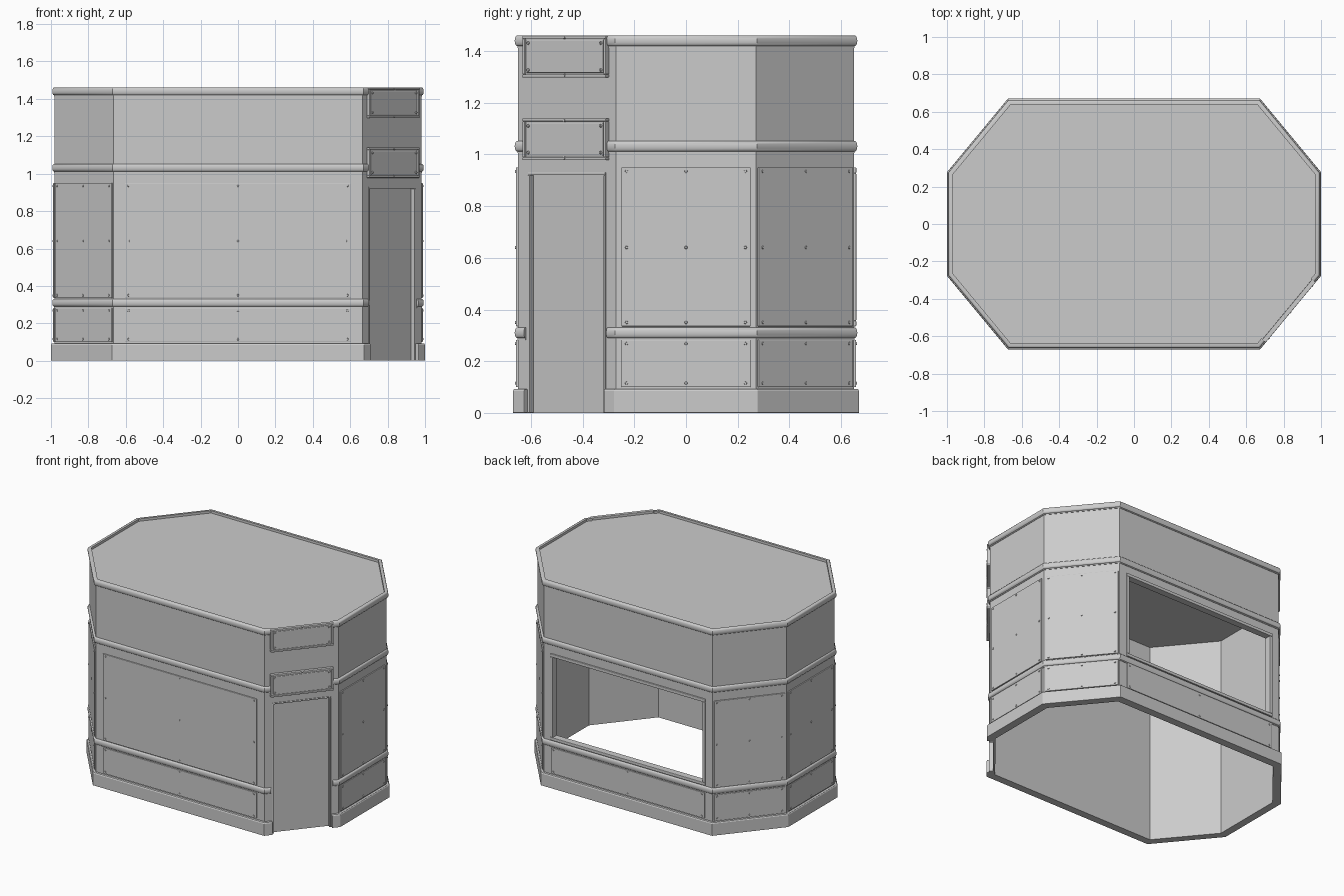
import bpy, bmesh, math
from mathutils import Vector, Matrix

if "Cube" in bpy.data.objects:
    bpy.data.objects.remove(bpy.data.objects["Cube"])

# Octagonal wall footprint, counter-clockwise; edge 7 (last to first) is the door face
OCT = [Vector(p) for p in [(.98, -.27), (.98, .27), (.665, .65), (-.665, .65),
                           (-.98, .27), (-.98, -.27), (-.665, -.65), (.665, -.65)]]
RIGHT, BACK, FRONT, DOOR = 0, 2, 6, 7


def edge(i):
    a, b = OCT[i], OCT[(i + 1) % 8]
    d = (b - a).normalized()
    return a, b, d, Vector((d.y, -d.x))


def miter(i):
    n1, n2 = edge(i - 1)[3], edge(i)[3]
    return (n1 + n2) / (1 + n1.dot(n2))


def face_frame(i):
    """Local x along the wall, y outward, z up, origin at the wall's foot."""
    a, b, d, n = edge(i)
    m = (a + b) / 2
    return Matrix(((d.x, n.x, 0, m.x), (d.y, n.y, 0, m.y), (0, 0, 1, 0), (0, 0, 0, 1)))


def finish(bm, name, bevel=0, smooth=False):
    bmesh.ops.recalc_face_normals(bm, faces=bm.faces)
    me = bpy.data.meshes.new(name)
    bm.to_mesh(me)
    bm.free()
    ob = bpy.data.objects.new(name, me)
    bpy.context.collection.objects.link(ob)
    if bevel:
        mod = ob.modifiers.new("bevel", 'BEVEL')
        mod.width, mod.segments, mod.limit_method = bevel, 2, 'ANGLE'
    if smooth:
        bpy.ops.object.select_all(action='DESELECT')
        ob.select_set(True)
        bpy.context.view_layer.objects.active = ob
        bpy.ops.object.shade_smooth_by_angle(angle=math.radians(35))
    return ob


def sweep(name, profile, stub=None, bevel=0, smooth=False):
    """Sweep an (offset, z) profile round the octagon; stub leaves a gap at the door."""
    path = [(OCT[i], miter(i)) for i in range(8)]
    if stub is not None:
        a, b, d, n = edge(DOOR)
        path = [(b - d * stub, n)] + path + [(a + d * stub, n)]
    bm = bmesh.new()
    rings = [[bm.verts.new((*(p + m * o), z)) for o, z in profile] for p, m in path]
    k = len(profile)
    pairs = list(zip(rings, rings[1:]))
    if stub is None:
        pairs.append((rings[-1], rings[0]))
    else:
        bm.faces.new(rings[0])
        bm.faces.new(rings[-1])
    for r, s in pairs:
        for j in range(k):
            bm.faces.new((r[j], r[(j + 1) % k], s[(j + 1) % k], s[j]))
    return finish(bm, name, bevel, smooth)


def boxes(name, face, specs, bevel=0):
    """Boxes given as x0, x1, depth0, depth1, z0, z1 in a wall's frame."""
    bm = bmesh.new()
    for x0, x1, d0, d1, z0, z1 in specs:
        m = Matrix.Translation(((x0 + x1) / 2, (d0 + d1) / 2, (z0 + z1) / 2)) \
            @ Matrix.Diagonal((x1 - x0, d1 - d0, z1 - z0, 1))
        bmesh.ops.create_cube(bm, size=1, matrix=face_frame(face) @ m)
    return finish(bm, name, bevel)


def screws(name, face, spots, depth):
    bm = bmesh.new()
    for x, z in spots:
        m = face_frame(face) @ Matrix.Translation((x, depth, z)) @ Matrix.Rotation(-math.pi / 2, 4, 'X')
        bmesh.ops.create_cone(bm, cap_ends=True, segments=10, radius1=.007, radius2=.005,
                              depth=.008, matrix=m)
    finish(bm, name, smooth=True)


def frame_specs(w, z0, z1, t, d0, d1):
    h = w / 2
    return [(-h, h, d0, d1, z0, z0 + t), (-h, h, d0, d1, z1 - t, z1),
            (-h, -h + t, d0, d1, z0 + t, z1 - t), (h - t, h, d0, d1, z0 + t, z1 - t)]


# Wall shell with door and window openings
wall = sweep("wall_shell", [(0, .0), (0, 1.44), (-.035, 1.44), (-.035, 0)])
for cutter in (boxes("door_cutter", DOOR, [(-.195, .195, -.2, .2, -.1, .93)]),
               boxes("window_cutter", BACK, [(-.6, .6, -.2, .2, .345, .94)])):
    mod = wall.modifiers.new(cutter.name, 'BOOLEAN')
    mod.operation, mod.object = 'DIFFERENCE', cutter
    bpy.ops.object.select_all(action='DESELECT')
    wall.select_set(True)
    bpy.context.view_layer.objects.active = wall
    bpy.ops.object.modifier_apply(modifier=mod.name)
    bpy.data.objects.remove(cutter)

# Roof slab, slightly below the top trim
bm = bmesh.new()
bot = bm.faces.new([bm.verts.new((*(OCT[i] - miter(i) * .004), 1.425)) for i in range(8)])
ext = bmesh.ops.extrude_face_region(bm, geom=[bot], use_keep_orig=True)
bmesh.ops.translate(bm, vec=(0, 0, .018), verts=[v for v in ext['geom'] if isinstance(v, bmesh.types.BMVert)])
finish(bm, "roof")

# Plinth and rounded trims, interrupted at the door face
sweep("plinth", [(-.01, 0), (.02, 0), (.02, .085), (.016, .092), (-.01, .092)], .047, .002)
arc = [(.004 + .009 * math.sin(math.pi * t / 8), -.02 * math.cos(math.pi * t / 8)) for t in range(9)]
for name, z in (("lower_trim", .31), ("middle_trim", 1.032), ("top_trim", 1.44)):
    prof = [(-.012, z + .02), (-.012, z - .027), (.003, z - .027), (.003, z - .02)]
    sweep(name, prof + [(o, z + h) for o, h in arc], .04, smooth=True)

# Screwed wall panels on every face except the door; the back has a window above
for i in range(7):
    w = (.5, .475, 1.21, .475, .5, .475, 1.21)[i]
    xs = (-w / 2 + .02, 0, w / 2 - .02)
    boxes(f"lower_panel_{i}", i, [(-w / 2, w / 2, -.005, .008, .1, .283)], .003)
    screws(f"lower_panel_screws_{i}", i, [(x, z) for x in xs for z in (.115, .268)], .008)
    if i != BACK:
        boxes(f"upper_panel_{i}", i, [(-w / 2, w / 2, -.005, .008, .335, .95)], .003)
        screws(f"upper_panel_screws_{i}", i, [(x, z) for x in xs for z in (.35, .64, .935)], .008)

# Window frame
boxes("window_frame", BACK, frame_specs(1.22, .335, .95, .022, -.04, .009), .003)

# Recessed door with a slim frame
boxes("door", DOOR, [(-.2, .2, -.035, -.02, 0, .935)])
boxes("door_frame", DOOR, [(-.195, -.185, -.03, .004, 0, .92), (.185, .195, -.03, .004, 0, .92),
                           (-.195, .195, -.03, .004, .92, .93)], .002)

# Two framed plates above the door
for name, z0, z1 in (("middle_sign", .978, 1.14), ("top_sign", 1.298, 1.46)):
    boxes(name + "_frame", DOOR, frame_specs(.42, z0, z1, .012, -.005, .02), .003)
    boxes(name + "_plate", DOOR, [(-.2, .2, -.005, .012, z0 + .008, z1 - .008)])
    boxes(name + "_inset", DOOR, [(-.193, .193, .0, .016, z0 + .018, z1 - .018)], .003)
    screws(name + "_screws", DOOR, [(x, z) for x in (-.182, .182) for z in (z0 + .029, z1 - .029)]
           + [(0, z0 + .007), (0, z1 - .007)], .018)
